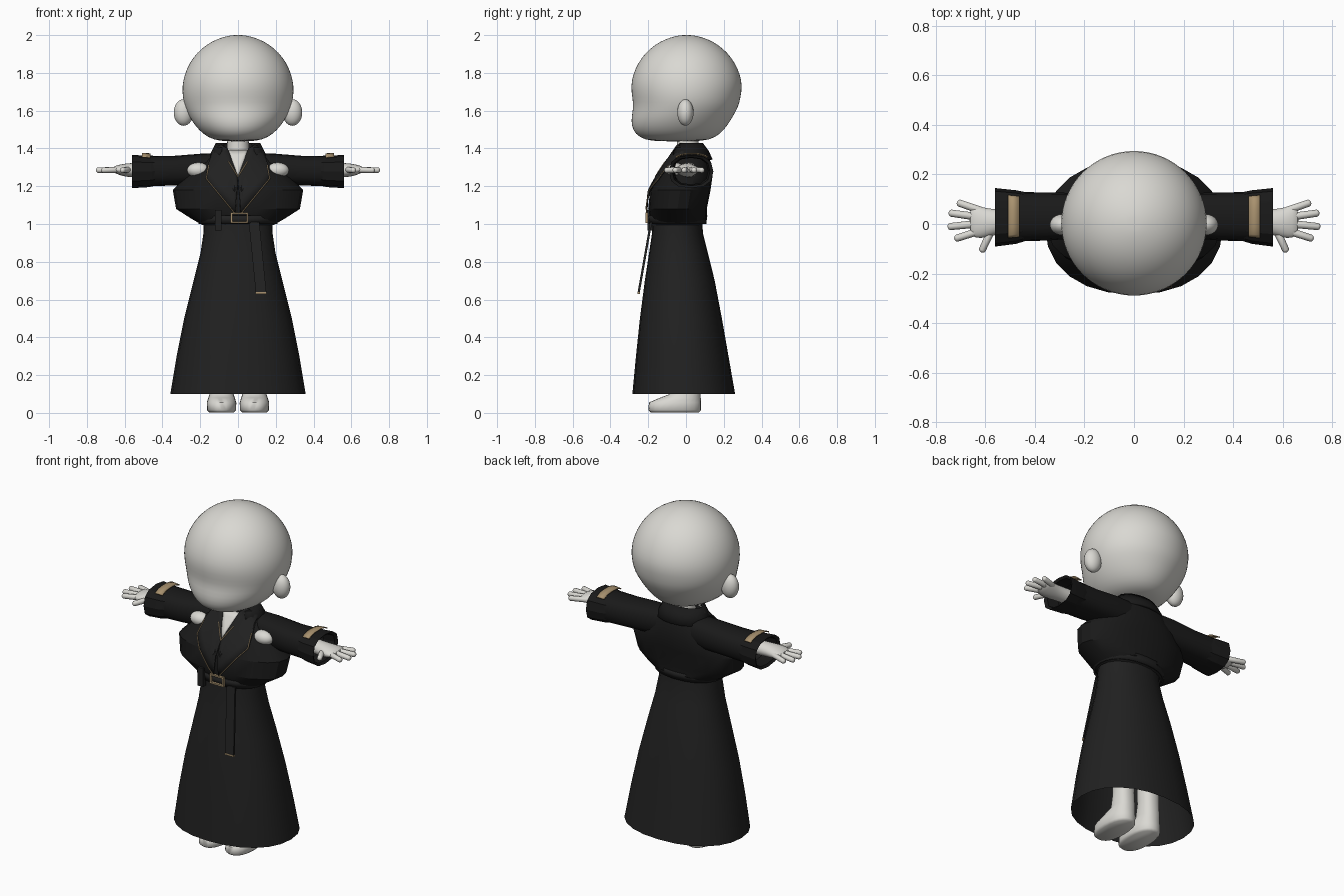
import bpy, bmesh, math
from mathutils import Vector

if "Cube" in bpy.data.objects:
    bpy.data.objects.remove(bpy.data.objects["Cube"])


def material(name, rgb):
    m = bpy.data.materials.new(name)
    m.diffuse_color = (*rgb, 1)
    m.use_nodes = True
    m.node_tree.nodes["Principled BSDF"].inputs["Base Color"].default_value = m.diffuse_color
    return m


SKIN = material("pale_skin", (0.70, 0.69, 0.65))
ROBE = material("black_robe", (0.015, 0.015, 0.015))
DARK = material("deep_black_trim", (0.010, 0.010, 0.010))
GOLD = material("dull_gold", (0.40, 0.29, 0.16))


def finish(name, bm, mat, angle=35, subsurf=0, thick=0):
    bmesh.ops.recalc_face_normals(bm, faces=bm.faces[:])
    me = bpy.data.meshes.new(name)
    bm.to_mesh(me)
    bm.free()
    ob = bpy.data.objects.new(name, me)
    bpy.context.collection.objects.link(ob)
    me.materials.append(mat)
    if thick:
        mod = ob.modifiers.new("thickness", 'SOLIDIFY')
        mod.thickness = thick
        mod.offset = 0
    if subsurf:
        mod = ob.modifiers.new("smooth", 'SUBSURF')
        mod.levels = mod.render_levels = subsurf
    bpy.ops.object.select_all(action='DESELECT')
    bpy.context.view_layer.objects.active = ob
    ob.select_set(True)
    bpy.ops.object.shade_smooth_by_angle(angle=math.radians(angle))
    return ob


def power(v, p):
    return math.copysign(abs(v) ** (2 / p), v)


def loft(name, rings, mat, n=24, p=2, axis='z', side=1, arc=(0, 360),
         cap0=False, cap1=False, **kw):
    """Rings are (position, centre_a, centre_b, radius_a, radius_b)."""
    bm = bmesh.new()
    full = arc[1] - arc[0] >= 360
    rows = []
    for t, ca, cb, ra, rb in rings:
        row = []
        for i in range(n if full else n + 1):
            u = math.radians(arc[0] + (arc[1] - arc[0]) * i / n)
            a, b = ca + ra * power(math.cos(u), p), cb + rb * power(math.sin(u), p)
            co = (side * a, b, t) if axis == 'z' else (side * t, a, b)
            row.append(bm.verts.new(co))
        rows.append(row)
    for r0, r1 in zip(rows, rows[1:]):
        for i in range(n):
            j = (i + 1) % len(r0)
            bm.faces.new((r0[i], r0[j], r1[j], r1[i]))
    if cap0:
        bm.faces.new(rows[0])
    if cap1:
        bm.faces.new(rows[-1])
    return finish(name, bm, mat, **kw)


def ball(name, centre, radii, mat):
    bm = bmesh.new()
    bmesh.ops.create_uvsphere(bm, u_segments=24, v_segments=14, radius=1)
    for v in bm.verts:
        v.co = Vector([c + r * x for c, r, x in zip(centre, radii, v.co)])
    return finish(name, bm, mat, angle=60)


def box(name, centre, size, mat, shear=(0, 0)):
    """Box whose lower end is shifted by shear in x and y."""
    bm = bmesh.new()
    bmesh.ops.create_cube(bm, size=1)
    for v in bm.verts:
        low = 0.5 - v.co.z
        v.co = Vector([c + s * x for c, s, x in zip(centre, size, v.co)])
        v.co.x += shear[0] * low
        v.co.y += shear[1] * low
    return finish(name, bm, mat)


# Head: cranium dome over a fuller jaw
head = [(1.437, 0, -0.05, 0.06, 0.09), (1.445, 0, -0.045, 0.13, 0.175),
        (1.475, 0, -0.045, 0.185, 0.225), (1.52, 0, -0.035, 0.228, 0.255),
        (1.57, 0, -0.02, 0.26, 0.27), (1.62, 0, 0, 0.282, 0.279),
        (1.67, 0, 0.002, 0.295, 0.288)]
for deg in (5, 17, 30, 43, 56, 68, 79, 86):
    r = 0.298 * math.cos(math.radians(deg))
    head.append((1.705 + 0.296 * math.sin(math.radians(deg)), 0, 0.003, r, r))
loft("head", head, SKIN, 32, cap0=True, cap1=True, subsurf=1, angle=60)
loft("neck", [(1.25, 0, 0.01, 0.075, 0.07), (1.37, 0, 0.01, 0.06, 0.06),
              (1.48, 0, 0.01, 0.055, 0.055)], SKIN)

# Skirt, open at the hem
loft("skirt", [(0.10, 0, -0.012, 0.358, 0.272), (0.3, 0, -0.02, 0.325, 0.245),
               (0.5, 0, -0.027, 0.285, 0.217), (0.7, 0, -0.033, 0.235, 0.185),
               (0.85, 0, -0.04, 0.198, 0.155), (0.95, 0, -0.045, 0.183, 0.135),
               (1.03, 0, -0.045, 0.18, 0.13)], ROBE, 24, p=2.2)

# Bloused bodice with wide shoulder flaps
BODICE = [(0.995, 0, -0.045, 0.19, 0.13), (1.03, 0, -0.04, 0.25, 0.15),
          (1.08, 0, -0.045, 0.328, 0.155), (1.18, 0, -0.03, 0.345, 0.16),
          (1.25, 0, -0.005, 0.278, 0.145), (1.33, 0, 0.015, 0.19, 0.115),
          (1.39, 0, 0.025, 0.125, 0.08)]
loft("bodice", BODICE, DARK, 20, p=2.2, cap1=True, angle=25)
loft("collar", [(1.34, 0, 0.02, 0.16, 0.115), (1.385, 0, 0.015, 0.135, 0.10),
                (1.425, 0, 0.02, 0.115, 0.065)], DARK, 14, arc=(-50, 230), thick=0.012)


def front(x, z):
    """Depth of the bodice front at x, z."""
    z = min(max(z, BODICE[0][0]), BODICE[-1][0])
    for a, b in zip(BODICE, BODICE[1:]):
        if z <= b[0]:
            k = (z - a[0]) / (b[0] - a[0])
            cy, rx, ry = (a[i] + (b[i] - a[i]) * k for i in (2, 3, 4))
            q = min(abs(x) / rx, 1)
            return cy - ry * (1 - q ** 2.2) ** (1 / 2.2)


def plate(name, outline, mat, lift, thick=0.006):
    """Thin plate wrapped onto the bodice front."""
    bm = bmesh.new()
    bm.faces.new([bm.verts.new((x, 0, z)) for x, z in outline])
    bmesh.ops.triangulate(bm, faces=bm.faces[:])
    bmesh.ops.subdivide_edges(bm, edges=bm.edges[:], cuts=4, use_grid_fill=True)
    for v in bm.verts:
        v.co.y = front(v.co.x, v.co.z) - lift
    return finish(name, bm, mat, thick=thick)


def trim(name, path, lift, width=0.004):
    """Gold piping along the bodice front."""
    cu = bpy.data.curves.new(name, 'CURVE')
    cu.dimensions = '3D'
    cu.bevel_depth = width
    cu.bevel_resolution = 1
    pts = []
    for (x0, z0), (x1, z1) in zip(path, path[1:]):
        for i in range(6):
            pts.append((x0 + (x1 - x0) * i / 6, z0 + (z1 - z0) * i / 6))
    pts.append(path[-1])
    sp = cu.splines.new('POLY')
    sp.points.add(len(pts) - 1)
    for q, (x, z) in zip(sp.points, pts):
        q.co = (x, front(x, z) - lift, z, 1)
    ob = bpy.data.objects.new(name, cu)
    bpy.context.collection.objects.link(ob)
    cu.materials.append(GOLD)


# Open neckline
plate("neckline", [(-0.06, 1.39), (0, 1.255), (0.06, 1.39)], SKIN, 0.006)

for s, tag in ((-1, "left"), (1, "right")):
    # Lapel and gold piping
    plate(tag + "_lapel", [(s * x, z) for x, z in (
        (0.055, 1.40), (0.09, 1.42), (0.13, 1.40), (0.16, 1.31), (0.17, 1.24),
        (0.015, 1.06), (0, 1.25))], ROBE, 0.010)
    trim(tag + "_lapel_trim", [(s * x, z) for x, z in (
        (0.155, 1.31), (0.168, 1.24), (0.02, 1.06))], 0.013, 0.003)
    trim(tag + "_neck_trim", [(s * 0.05, 1.33), (0, 1.25)], 0.013, 0.003)

    # Ear and bare shoulder
    ball(tag + "_ear", (s * 0.288, -0.003, 1.59), (0.052, 0.043, 0.07), SKIN)
    ball(tag + "_shoulder", (s * 0.21, -0.055, 1.285), (0.06, 0.045, 0.04), SKIN)

    # Sleeve, turned cuff and gold band over the top
    loft(tag + "_sleeve", [(0.08, 0.035, 1.295, 0.08, 0.08), (0.2, 0.035, 1.29, 0.09, 0.082),
                           (0.35, 0.03, 1.282, 0.097, 0.078), (0.5, 0.03, 1.28, 0.10, 0.082)],
         DARK, 16, p=2.5, axis='x', side=s)
    loft(tag + "_cuff", [(0.44, 0.03, 1.28, 0.099, 0.078), (0.475, 0.028, 1.278, 0.108, 0.083),
                         (0.56, 0.027, 1.278, 0.118, 0.088), (0.55, 0.027, 1.278, 0.10, 0.075),
                         (0.48, 0.027, 1.28, 0.09, 0.07)],
         DARK, 12, p=2.5, axis='x', side=s, angle=25)
    loft(tag + "_sleeve_band", [(0.463, 0.03, 1.282, 0.112, 0.089), (0.509, 0.03, 1.282, 0.118, 0.092)],
         GOLD, 10, p=2.5, axis='x', side=s, arc=(48, 132), thick=0.006)

    # Hand: wrist, palm and five fingers
    loft(tag + "_hand", [(0.46, 0.015, 1.285, 0.045, 0.042), (0.54, 0.01, 1.285, 0.048, 0.04),
                         (0.60, 0.003, 1.285, 0.062, 0.036), (0.64, 0.01, 1.288, 0.068, 0.024),
                         (0.665, 0.012, 1.288, 0.055, 0.014)],
         SKIN, 16, axis='x', side=s, cap1=True, subsurf=1, angle=60)
    for i, (x0, y0, x1, y1) in enumerate(((0.62, 0.055, 0.70, 0.083), (0.64, 0.03, 0.733, 0.043),
                                          (0.64, 0.0, 0.737, -0.01), (0.63, -0.03, 0.71, -0.056),
                                          (0.58, -0.035, 0.61, -0.10))):
        a, b = Vector((s * x0, y0, 1.287)), Vector((s * x1, y1, 1.285))
        bm = bmesh.new()
        bmesh.ops.create_uvsphere(bm, u_segments=12, v_segments=8, radius=0.0155)
        turn = (b - a).to_track_quat('Z', 'Y')
        for v in bm.verts:
            v.co = turn @ v.co + (b if v.co.z > 0.001 else a)
        finish("%s_finger_%d" % (tag, i + 1), bm, SKIN, angle=60)

    # Leg and foot
    loft(tag + "_leg", [(0.003, 0.087, -0.06, 0.066, 0.128), (0.015, 0.087, -0.06, 0.077, 0.14),
                        (0.055, 0.087, -0.058, 0.078, 0.138), (0.08, 0.087, -0.03, 0.07, 0.108),
                        (0.11, 0.087, 0.01, 0.06, 0.068), (0.2, 0.087, 0.015, 0.055, 0.058),
                        (0.9, 0.085, 0.0, 0.065, 0.065)],
         SKIN, 24, p=2.3, side=s, cap0=True, cap1=True, angle=60)

# Belt, loop, buckle frame and hanging tail
loft("belt", [(1.0, 0, -0.045, 0.203, 0.147), (1.045, 0, -0.045, 0.21, 0.153)], ROBE, 24, p=2.2, thick=0.01)
box("belt_loop", (-0.105, -0.19, 1.02), (0.035, 0.03, 0.11), ROBE)
for s in (-1, 1):
    box("buckle_side", (0.007 + s * 0.042, -0.207, 1.033), (0.010, 0.014, 0.056), GOLD)
    box("buckle_bar", (0.007, -0.207, 1.033 + s * 0.024), (0.094, 0.014, 0.009), GOLD)
box("belt_tail", (0.085, -0.185, 0.825), (0.056, 0.012, 0.37), ROBE, (0.037, -0.065))
box("belt_tail_tip", (0.122, -0.251, 0.635), (0.058, 0.014, 0.010), GOLD)
